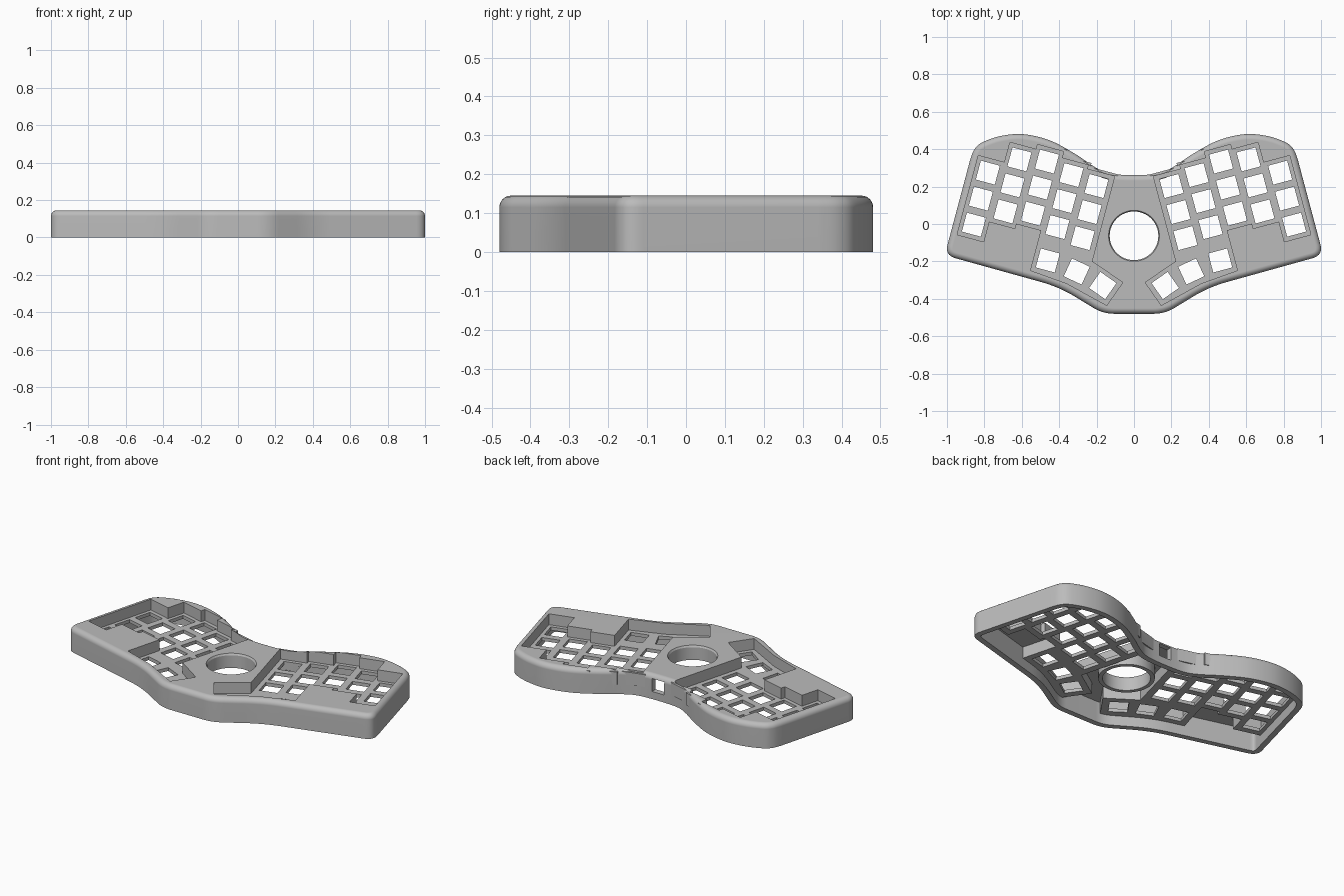
import bpy, math
from mathutils import Vector

if "Cube" in bpy.data.objects:
    bpy.data.objects.remove(bpy.data.objects["Cube"], do_unlink=True)

HEIGHT, FILLET = 0.145, 0.03
CEILING, PLATE_TOP, PLATE_BOTTOM = 0.128, 0.08, 0.06
TILT = math.radians(-15)
PITCH = 0.145

grey = bpy.data.materials.new("light_grey_plastic")
grey.use_nodes = True
grey.diffuse_color = (0.5, 0.5, 0.5, 1)
grey.node_tree.nodes["Principled BSDF"].inputs["Base Color"].default_value = (0.5, 0.5, 0.5, 1)


def ccw(pts):
    pts = [Vector(p) for p in pts]
    area = sum(a.cross(b) for a, b in zip(pts, pts[1:] + pts[:1]))
    return pts if area > 0 else pts[::-1]


def mirror(pts):
    return [Vector((-p[0], p[1])) for p in pts]


def turn(p, angle):
    c, s = math.cos(angle), math.sin(angle)
    return Vector((p[0] * c - p[1] * s, p[0] * s + p[1] * c))


def inset(pts, d):
    """Move every edge of a counter-clockwise loop inwards by d."""
    out = []
    for i, p in enumerate(pts):
        a = (p - pts[i - 1]).normalized()
        b = (pts[(i + 1) % len(pts)] - p).normalized()
        na, nb = Vector((-a.y, a.x)), Vector((-b.y, b.x))
        out.append(p + (na + nb) * d / (1 + na.dot(nb)))
    return out


def lofts(name, stacks):
    """One object from several stacks of 3D rings, each capped at both ends."""
    verts, faces = [], []
    for rings in stacks:
        base, n = len(verts), len(rings[0])
        verts += [tuple(v) for r in rings for v in r]
        for k in range(len(rings) - 1):
            for i in range(n):
                j, o = (i + 1) % n, base + k * n
                faces.append((o + i, o + j, o + n + j, o + n + i))
        faces.append(tuple(base + i for i in reversed(range(n))))
        top = base + (len(rings) - 1) * n
        faces.append(tuple(top + i for i in range(n)))
    mesh = bpy.data.meshes.new(name)
    mesh.from_pydata(verts, [], faces)
    mesh.materials.append(grey)
    obj = bpy.data.objects.new(name, mesh)
    bpy.context.collection.objects.link(obj)
    return obj


def at(pts, z):
    return [(p[0], p[1], z) for p in pts]


def prism(pts, z0, z1):
    return [at(pts, z0), at(pts, z1)]


def circle(r, y, n=64):
    return [Vector((r * math.cos(2 * math.pi * i / n), y + r * math.sin(2 * math.pi * i / n)))
            for i in range(n)]


def combine(target, tool, op):
    mod = target.modifiers.new(op, 'BOOLEAN')
    mod.operation, mod.solver, mod.object = op, 'EXACT', tool
    bpy.ops.object.select_all(action='DESELECT')
    bpy.context.view_layer.objects.active = target
    target.select_set(True)
    bpy.ops.object.modifier_apply(modifier=mod.name)
    bpy.data.objects.remove(tool, do_unlink=True)


def spline(ctrl, steps=6):
    """Smooth curve through the inner control points."""
    out = []
    for a, b, c, d in zip(ctrl, ctrl[1:], ctrl[2:], ctrl[3:]):
        for k in range(steps):
            t = k / steps
            out.append(0.5 * (2 * b + (c - a) * t + (2 * a - 5 * b + 4 * c - d) * t * t
                              + (3 * b - a - 3 * c + d) * t ** 3))
    return out + [ctrl[-2]]


def corner(a, p, b, t, steps=10):
    """Round the corner p between a and b, starting t before it."""
    s, e = p + (a - p).normalized() * t, p + (b - p).normalized() * t
    return [s.lerp(p, k / steps).lerp(p.lerp(e, k / steps), k / steps) for k in range(steps + 1)]


# Outline: wavy back edge, straight sides, pointed front
back = [Vector(p) for p in [(0.13, 0.27), (0.21, 0.305), (0.32, 0.378), (0.45, 0.447),
                            (0.59, 0.48), (0.71, 0.471), (0.81, 0.437), (0.853, 0.4),
                            (0.877, 0.34), (0.90, 0.25)]]
back = mirror(back)[::-1] + [Vector((0, 0.262))] + back
side, hip, nose = Vector((1.012, -0.167)), Vector((0.40, -0.337)), Vector((0.165, -0.48))
front = corner(back[-2], side, hip, 0.06) + corner(side, hip, nose, 0.1)
front += corner(hip, nose, mirror([nose])[0], 0.06)
outline = ccw(spline(back) + front + mirror(front)[::-1])

# Outer body with a rounded top edge
rings = [at(outline, 0)]
for k in range(7):
    a = math.radians(15 * k)
    rings.append(at(inset(outline, FILLET * (1 - math.cos(a))),
                    HEIGHT - FILLET + FILLET * math.sin(a)))
case = lofts("keyboard_case", [rings])

# Hollow underside
combine(case, lofts("cavity", [prism(inset(outline, 0.033), -0.02, CEILING)]), 'DIFFERENCE')

# Key layout of one half, in the tilted frame
stagger = [-0.081, 0.031, 0.058, 0.022, 0.0]
keys, well = [], []
for k, v in enumerate(stagger):
    u = -0.826 + PITCH * k
    keys += [(turn((u, v + row * 0.144), -0 + TILT), TILT) for row in (-1, 0, 1)]
    well += [(u - PITCH / 2, v + 0.219), (u + PITCH / 2, v + 0.219)]
keys += [(Vector((-0.461, -0.195)), TILT), (Vector((-0.306, -0.254)), math.radians(-25)),
         (Vector((-0.167, -0.329)), math.radians(-35))]
well[-1] = (-0.166, 0.219)
well += [(-0.166, -0.252), (0.023, -0.317), (-0.028, -0.458), (-0.265, -0.40),
         (-0.47, -0.383), (-0.47, -0.161), (-0.609, -0.161), (-0.609, -0.188),
         (-0.752, -0.188), (-0.752, -0.30), (-0.8985, -0.30)]
well = [turn(p, TILT) for p in well]
wells = [ccw(well), ccw(mirror(well))]

# Sunken key trays and the ball socket, added to the shell and then cut open
BALL_Y = -0.063
trays = [prism(inset(w, -0.015), PLATE_BOTTOM, 0.134) for w in wells]
combine(case, lofts("trays", trays + [prism(circle(0.153, BALL_Y), PLATE_BOTTOM, 0.134)]), 'UNION')
combine(case, lofts("tray_cuts", [prism(w, PLATE_TOP, 0.2) for w in wells]), 'DIFFERENCE')
socket = [at(circle(r, BALL_Y), z) for r, z in [(0.13, 0), (0.13, 0.135), (0.142, 0.155)]]
combine(case, lofts("ball_socket_cut", [socket]), 'DIFFERENCE')

# Square switch holes
h = 0.0525
holes = []
for c, angle in keys:
    sq = [c + turn(p, angle) for p in [(-h, -h), (h, -h), (h, h), (-h, h)]]
    holes += [prism(ccw(s), 0.03, 0.11) for s in (sq, mirror(sq))]
combine(case, lofts("switch_holes", holes), 'DIFFERENCE')


def notch(x, y, angle, sections):
    """Opening in a front wall; sections are (depth, half width, height)."""
    out = []
    for depth, w, top in sections:
        l, r = [Vector((x, y)) + turn((s * w, depth), angle) for s in (-1, 1)]
        out.append([(l.x, l.y, top), (l.x, l.y, -0.02), (r.x, r.y, -0.02), (r.x, r.y, top)])
    return out


# Cable openings at the front, a small side notch and the back port
edge = nose - hip
slope = math.atan2(-edge.y, -edge.x)
funnel = [(-0.03, 0.09, 0.051), (0.008, 0.088, 0.05), (0.024, 0.058, 0.03), (0.07, 0.058, 0.03)]
cuts = [notch(s * 0.295, -0.398, s * slope, funnel) for s in (-1, 1)]
cuts.append(notch(0.845, -0.213, math.radians(15.5), [(-0.03, 0.02, 0.02), (0.06, 0.02, 0.02)]))
port = [Vector(p) for p in [(-0.04, 0.2), (0.04, 0.2), (0.04, 0.3), (-0.04, 0.3)]]
cuts.append(prism(port, 0.045, 0.122))
combine(case, lofts("openings", cuts), 'DIFFERENCE')

# Smooth rounded edges, crisp cut edges
bpy.ops.object.select_all(action='DESELECT')
bpy.context.view_layer.objects.active = case
case.select_set(True)
bpy.ops.object.shade_smooth_by_angle(angle=math.radians(30))
weighted = case.modifiers.new("even_shading", 'WEIGHTED_NORMAL')
weighted.keep_sharp = True
